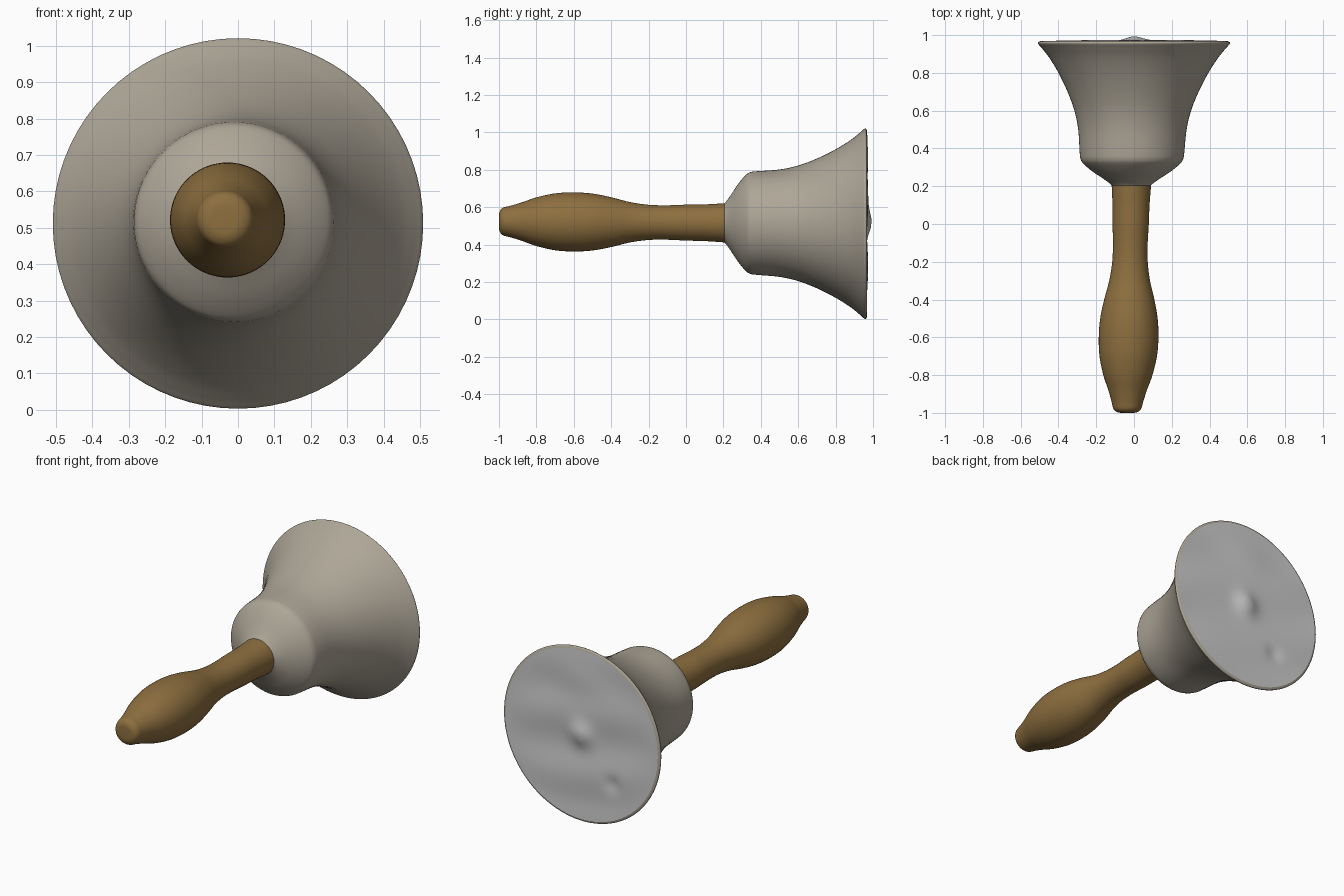
import bpy, bmesh, math

if "Cube" in bpy.data.objects:
    bpy.data.objects.remove(bpy.data.objects["Cube"])

SEG = 72


def material(name, rgb):
    m = bpy.data.materials.new(name)
    m.diffuse_color = (*rgb, 1)
    m.use_nodes = True
    m.node_tree.nodes["Principled BSDF"].inputs["Base Color"].default_value = m.diffuse_color
    return m


def spline(pts, steps=5):
    # Catmull-Rom smoothing of a (y, radius) profile
    out = []
    for i in range(len(pts) - 1):
        p0, p1, p2 = pts[max(i - 1, 0)], pts[i], pts[i + 1]
        p3 = pts[min(i + 2, len(pts) - 1)]
        for s in range(steps):
            t = s / steps
            out.append(tuple(0.5 * (2 * b + (c - a) * t + (2 * a - 5 * b + 4 * c - d) * t * t
                                    + (3 * b - a - 3 * c + d) * t ** 3)
                             for a, b, c, d in zip(p0, p1, p2, p3)))
    return out + [pts[-1]]


def axis(y):
    # the handle leans very slightly off the bell's centre line
    t = (0.96 - y) / 1.96
    return -0.036 * t, 0.512 + 0.012 * t


def loft(name, profile, mat, cap_start=False, cap_end=False, bump=None, angle=40):
    bm = bmesh.new()
    rings = []
    for y, r in profile:
        cx, cz = axis(y)
        ring = []
        for k in range(SEG):
            a = 2 * math.pi * k / SEG
            dx, dz = r * math.cos(a), r * math.sin(a)
            ring.append(bm.verts.new((cx + dx, y + (bump(dx, dz) if bump else 0), cz + dz)))
        rings.append(ring)
    for a, b in zip(rings, rings[1:]):
        for k in range(SEG):
            n = (k + 1) % SEG
            bm.faces.new((a[k], a[n], b[n], b[k]))
    if cap_start:
        bm.faces.new(rings[0])
    if cap_end:
        bm.faces.new(rings[-1])
    bmesh.ops.recalc_face_normals(bm, faces=bm.faces)
    # open shells: make sure the mouth faces outward along +y
    if bump and sum(f.normal.y for f in bm.faces) < 0:
        bmesh.ops.reverse_faces(bm, faces=bm.faces)
    me = bpy.data.meshes.new(name)
    bm.to_mesh(me)
    bm.free()
    ob = bpy.data.objects.new(name, me)
    bpy.context.collection.objects.link(ob)
    me.materials.append(mat)
    bpy.ops.object.select_all(action='DESELECT')
    ob.select_set(True)
    bpy.context.view_layer.objects.active = ob
    bpy.ops.object.shade_smooth_by_angle(angle=math.radians(angle))
    return ob


wood = material("wood", (0.27, 0.16, 0.05))
metal = material("bell_metal", (0.42, 0.38, 0.31))
grey = material("mouth_grey", (0.52, 0.53, 0.53))

# turned wooden handle
loft("handle", spline([
    (-1.0, 0.02), (-0.997, 0.05), (-0.98, 0.073), (-0.94, 0.084), (-0.88, 0.102),
    (-0.8, 0.13), (-0.7, 0.152), (-0.6, 0.158), (-0.5, 0.152), (-0.4, 0.133),
    (-0.3, 0.108), (-0.2, 0.094), (-0.1, 0.092), (0.0, 0.096), (0.1, 0.098),
    (0.2, 0.104), (0.25, 0.105)]), wood, cap_start=True, cap_end=True)

# flared bell body with shoulder and rim
loft("bell_body", spline([
    (0.2, 0.1), (0.215, 0.115), (0.24, 0.15), (0.28, 0.21), (0.32, 0.257), (0.345, 0.272),
    (0.38, 0.277), (0.5, 0.287), (0.6, 0.309), (0.7, 0.347), (0.8, 0.397),
    (0.88, 0.447), (0.93, 0.487), (0.953, 0.507), (0.963, 0.507), (0.968, 0.495)]),
    metal, cap_start=True)


# closed mouth: shallow ripples, a central clapper bump and a small dimple
def ripple(x, z):
    r = math.hypot(x, z)
    fade = max(0, 1 - (r / 0.495) ** 4)
    w = 0.006 * math.sin(17 * z + 3 * x - 0.6) * fade
    w += 0.012 * math.exp(-((z - 0.33) ** 2 + 0.3 * x * x) / 0.01) * fade
    w += 0.028 * math.exp(-(r / 0.07) ** 2)
    w -= 0.012 * math.exp(-((x + 0.2) ** 2 + (z + 0.24) ** 2) / 0.002)
    return w


loft("bell_mouth", [(0.968, 0.495 * i / 24) for i in range(24, 0, -1)], grey,
     cap_end=True, bump=ripple)
